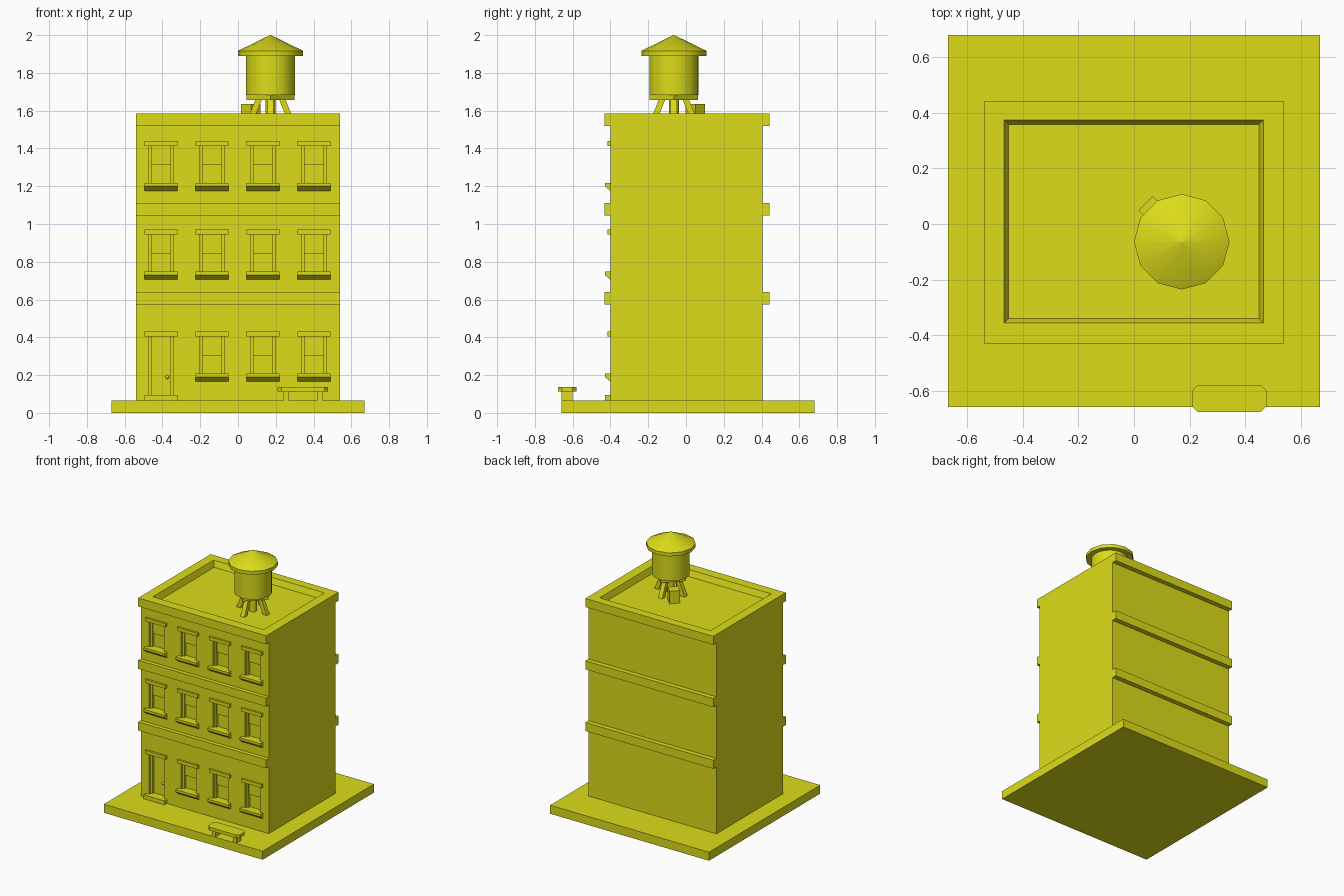
import bpy, bmesh, math
from mathutils import Vector

if "Cube" in bpy.data.objects:
    bpy.data.objects.remove(bpy.data.objects["Cube"])

mat = bpy.data.materials.new("yellow")
mat.diffuse_color = (0.72, 0.72, 0.01, 1)
mat.use_nodes = True
mat.node_tree.nodes["Principled BSDF"].inputs["Base Color"].default_value = mat.diffuse_color


def make(name, bm, smooth=False):
    bmesh.ops.recalc_face_normals(bm, faces=bm.faces)
    me = bpy.data.meshes.new(name)
    bm.to_mesh(me)
    bm.free()
    me.materials.append(mat)
    ob = bpy.data.objects.new(name, me)
    bpy.context.collection.objects.link(ob)
    if smooth:
        bpy.ops.object.select_all(action='DESELECT')
        ob.select_set(True)
        bpy.context.view_layer.objects.active = ob
        bpy.ops.object.shade_smooth_by_angle(angle=math.radians(40))
    return ob


def loft(bm, rings):
    """Closed solid through matching rings of points."""
    vs = [[bm.verts.new(p) for p in r] for r in rings]
    n = len(vs[0])
    for a, b in zip(vs, vs[1:]):
        for i in range(n):
            j = (i + 1) % n
            bm.faces.new((a[i], a[j], b[j], b[i]))
    bm.faces.new(vs[0][::-1])
    bm.faces.new(vs[-1])


def rect(x0, x1, y0, y1, z):
    return [(x0, y0, z), (x1, y0, z), (x1, y1, z), (x0, y1, z)]


def add_box(bm, x0, x1, y0, y1, z0, z1):
    loft(bm, [rect(x0, x1, y0, y1, z0), rect(x0, x1, y0, y1, z1)])


def box(name, *b):
    bm = bmesh.new()
    add_box(bm, *b)
    return make(name, bm)


def ngon(cx, cy, r, n, z, a0=0):
    return [(cx + r * math.cos(a0 + math.tau * i / n),
             cy + r * math.sin(a0 + math.tau * i / n), z) for i in range(n)]


def solid(name, rings, smooth=False):
    bm = bmesh.new()
    loft(bm, rings)
    return make(name, bm, smooth)


WALL = -0.40
COLS = [-0.407, -0.137, 0.132, 0.402]
TOPS = [0.43, 0.97, 1.44]
HALF = 0.063
WIN = [(c, t) for t in TOPS for c in COLS if (c, t) != (COLS[0], TOPS[0])]
DOOR = COLS[0]

# pavement and building body
box("pavement", -0.67, 0.67, -0.66, 0.68, 0, 0.065)
body = box("building_body", -0.54, 0.54, WALL, 0.405, 0.06, 1.585)

# openings and sunken roof cut out of the body
bm = bmesh.new()
for c, t in WIN:
    add_box(bm, c - HALF, c + HALF, WALL - 0.1, WALL + 0.04, t - 0.225, t - 0.025)
add_box(bm, DOOR - HALF, DOOR + HALF, WALL - 0.1, WALL + 0.04, 0.095, 0.405)
rings = [rect(-0.468 - d, 0.466 + d, -0.357 - d, 0.375 + d, z)
         for d, z in ((-0.016, 1.54), (0.016, 1.63))]
loft(bm, rings)
cutter = make("cutter", bm)
mod = body.modifiers.new("openings", 'BOOLEAN')
mod.operation = 'DIFFERENCE'
mod.solver = 'EXACT'
mod.object = cutter
bpy.context.view_layer.objects.active = body
bpy.ops.object.modifier_apply(modifier=mod.name)
bpy.data.objects.remove(cutter)

# floor bands and cornice on front and back
for i, z in enumerate((0.575, 1.045, 1.52)):
    box(f"front_band_{i}", -0.54, 0.54, -0.431, WALL, z, z + 0.065)
    box(f"back_band_{i}", -0.54, 0.54, 0.405, 0.442, z, z + 0.065)

# windows: lintel, sloped sill, two sashes
for i, (c, t) in enumerate(WIN):
    x0, x1 = c - 0.087, c + 0.087
    box(f"lintel_{i}", x0, x1, -0.415, WALL + 0.01, t - 0.026, t)
    prof = [(WALL + 0.01, t - 0.222), (-0.43, t - 0.222), (-0.43, t - 0.24),
            (WALL, t - 0.265), (WALL + 0.01, t - 0.265)]
    solid(f"sill_{i}", [[(x, y, z) for y, z in prof] for x in (x0, x1)])
    bm = bmesh.new()
    back, mid = WALL + 0.042, t - 0.125
    add_box(bm, c - HALF, c + HALF, WALL + 0.028, back, mid, t - 0.025)
    for s in (-1, 1):
        a, b = sorted((c + s * HALF, c + s * (HALF - 0.013)))
        add_box(bm, a, b, WALL + 0.02, back, t - 0.225, t - 0.025)
    make(f"sash_{i}", bm)

# door
box("door_lintel", DOOR - 0.087, DOOR + 0.087, -0.415, WALL + 0.01, 0.404, 0.43)
box("door_step", DOOR - 0.087, DOOR + 0.087, -0.43, WALL + 0.01, 0.06, 0.096)
for s, side in ((-1, "left"), (1, "right")):
    a, b = sorted((DOOR + s * HALF, DOOR + s * (HALF - 0.013)))
    box(f"door_jamb_{side}", a, b, WALL + 0.02, WALL + 0.042, 0.095, 0.405)
bm = bmesh.new()
bmesh.ops.create_uvsphere(bm, u_segments=12, v_segments=8, radius=0.01)
bmesh.ops.translate(bm, verts=bm.verts, vec=(-0.375, WALL + 0.032, 0.19))
make("door_knob", bm, True)

# bench with clipped corners
bx0, bx1, by0, by1, k = 0.21, 0.477, -0.677, -0.58, 0.02
seat = [(bx0 + k, by0), (bx1 - k, by0), (bx1, by0 + k), (bx1, by1 - k),
        (bx1 - k, by1), (bx0 + k, by1), (bx0, by1 - k), (bx0, by0 + k)]
solid("bench_seat", [[(x, y, z) for x, y in seat] for z in (0.113, 0.138)])
for i, x in enumerate((0.24, 0.417)):
    box(f"bench_leg_{i}", x, x + 0.03, -0.658, -0.6, 0.06, 0.115)

# water tank
TX, TY = 0.172, -0.064
solid("tank_barrel", [ngon(TX, TY, 0.13, 32, z) for z in (1.682, 1.895)], True)
solid("tank_platform", [ngon(TX, TY, 0.128, 4, z) for z in (1.657, 1.685)])
solid("tank_roof", [ngon(TX, TY, r, 12, z) for r, z in
                    ((0.172, 1.89), (0.172, 1.917), (0.002, 2.0))], True)
solid("tank_pipe", [ngon(TX, TY, 0.026, 12, z) for z in (1.53, 1.67)], True)
for i in range(4):
    d = Vector((math.cos(i * math.pi / 2), math.sin(i * math.pi / 2), 0))
    solid(f"tank_leg_{i}", [ngon(TX + d.x * r, TY + d.y * r, 0.024, 4, z, math.pi / 4)
                            for r, z in ((0.115, 1.53), (0.06, 1.665))])

# rooftop utility box turned to the tank
solid("roof_box", [ngon(0.068, 0.049, 0.052, 4, z) for z in (1.53, 1.635)])
